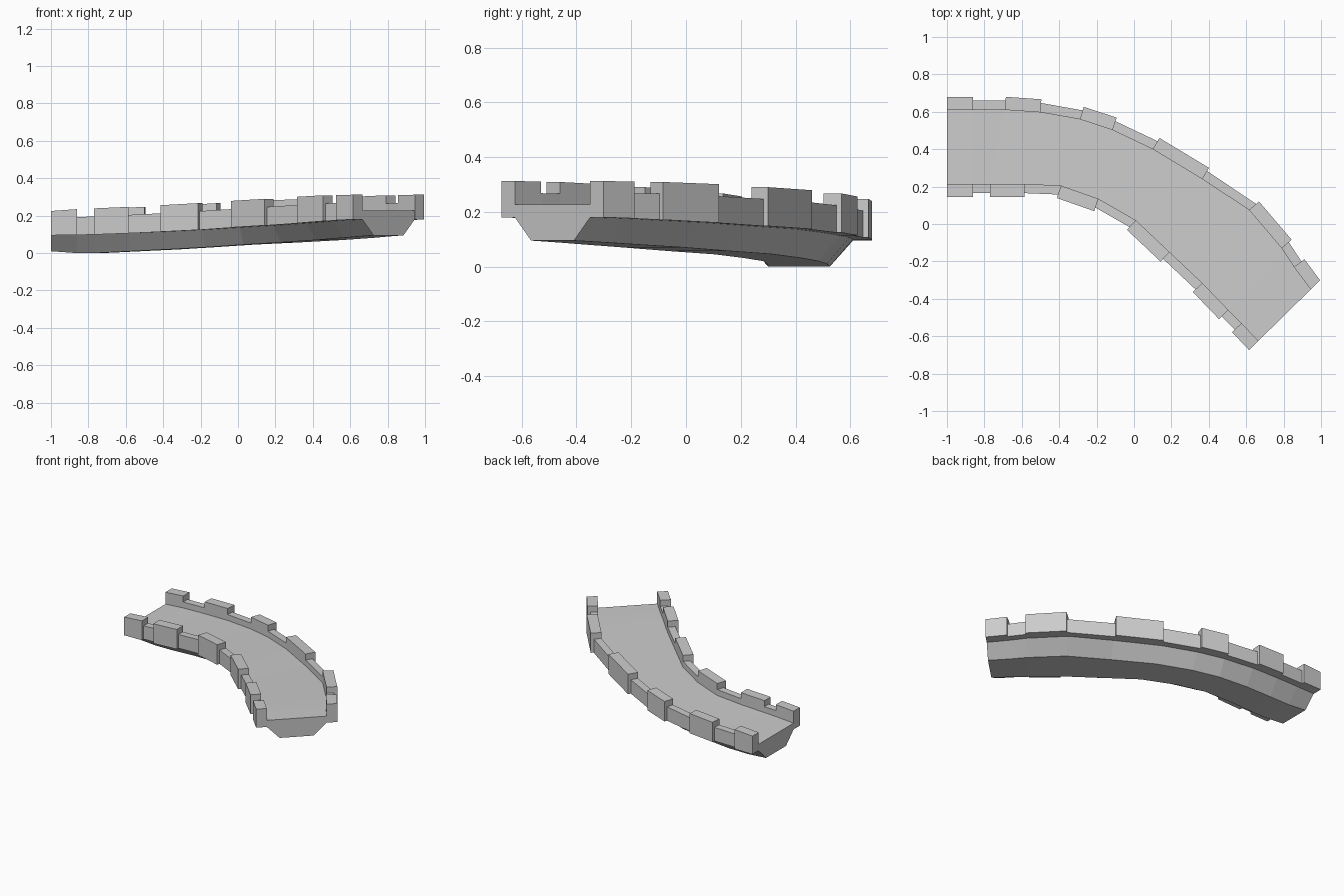
import bpy, bmesh
from mathutils import Vector

if "Cube" in bpy.data.objects:
    bpy.data.objects.remove(bpy.data.objects["Cube"])

# Road edges at matching stations; even spans carry merlons, odd spans are gaps
OUTER = [(-1, .61), (-.86, .61), (-.69, .61), (-.5, .597), (-.29, .56), (-.115, .502),
         (.1, .40), (.365, .24), (.615, .075), (.79, -.13), (.855, -.23), (.945, -.35)]
INNER = [(-1, .215), (-.86, .215), (-.77, .215), (-.585, .215), (-.39, .205), (-.19, .135),
         (.01, .02), (.19, -.15), (.365, -.315), (.505, -.46), (.575, -.53), (.665, -.625)]
BOTTOM = [.01, 0, .001, .010, .02, .031, .045, .057, .07, .082, .088, .095]
LEDGE = [.095, .097, .099, .106, .114, .124, .137, .148, .16, .171, .176, .18]
TOP = [.225, .235, .239, .247, .256, .267, .279, .29, .301, .309, .311, .312]
N = len(OUTER)
OUTER = [Vector(p) for p in OUTER]
INNER = [Vector(p) for p in INNER]


def loft(name, rings):
    """Skin a closed solid through a list of cross-section rings."""
    bm = bmesh.new()
    vs = [[bm.verts.new(p) for p in r] for r in rings]
    n = len(rings[0])
    for a, b in zip(vs, vs[1:]):
        for j in range(n):
            k = (j + 1) % n
            bm.faces.new((a[j], a[k], b[k], b[j]))
    bm.faces.new(vs[0])
    bm.faces.new(vs[-1])
    bmesh.ops.recalc_face_normals(bm, faces=bm.faces[:])
    me = bpy.data.meshes.new(name)
    bm.to_mesh(me)
    bm.free()
    ob = bpy.data.objects.new(name, me)
    bpy.context.collection.objects.link(ob)
    return ob


def v3(p, z):
    return (p.x, p.y, z)


# Curved sloping road with tapered underside
rings = []
for i in range(N):
    a, b = OUTER[i], INNER[i]
    floor = TOP[i] - .085
    rings.append([v3(a, floor), v3(a, LEDGE[i]), v3(a.lerp(b, .215), BOTTOM[i]),
                  v3(b.lerp(a, .215), BOTTOM[i]), v3(b, LEDGE[i]), v3(b, floor)])
loft("road_deck", rings)


def outward(edge, other, i):
    """Outward direction at a station, square to the merlon it belongs to."""
    if i in (0, N - 1):
        return (edge[i] - other[i]).normalized()
    k = i // 2 * 2
    d = (edge[k + 1] - edge[k]).normalized()
    n = Vector((-d.y, d.x))
    return n if n.dot(edge[i] - other[i]) > 0 else -n


# Battlement walls: tall thick merlons alternating with low thin gaps
for side, edge, other in (("outer", OUTER, INNER), ("inner", INNER, OUTER)):
    for s in range(N - 1):
        merlon = s % 2 == 0
        thick, drop = (.07, 0) if merlon else (.05, .043)
        rings = []
        for i in (s, s + 1):
            p = edge[i]
            q = p + outward(edge, other, i) * thick
            top = TOP[i] - drop
            rings.append([v3(p, LEDGE[i]), v3(q, LEDGE[i]), v3(q, top), v3(p, top)])
        loft(f"{side}_{'merlon' if merlon else 'low_wall'}_{s // 2 + 1}", rings)
